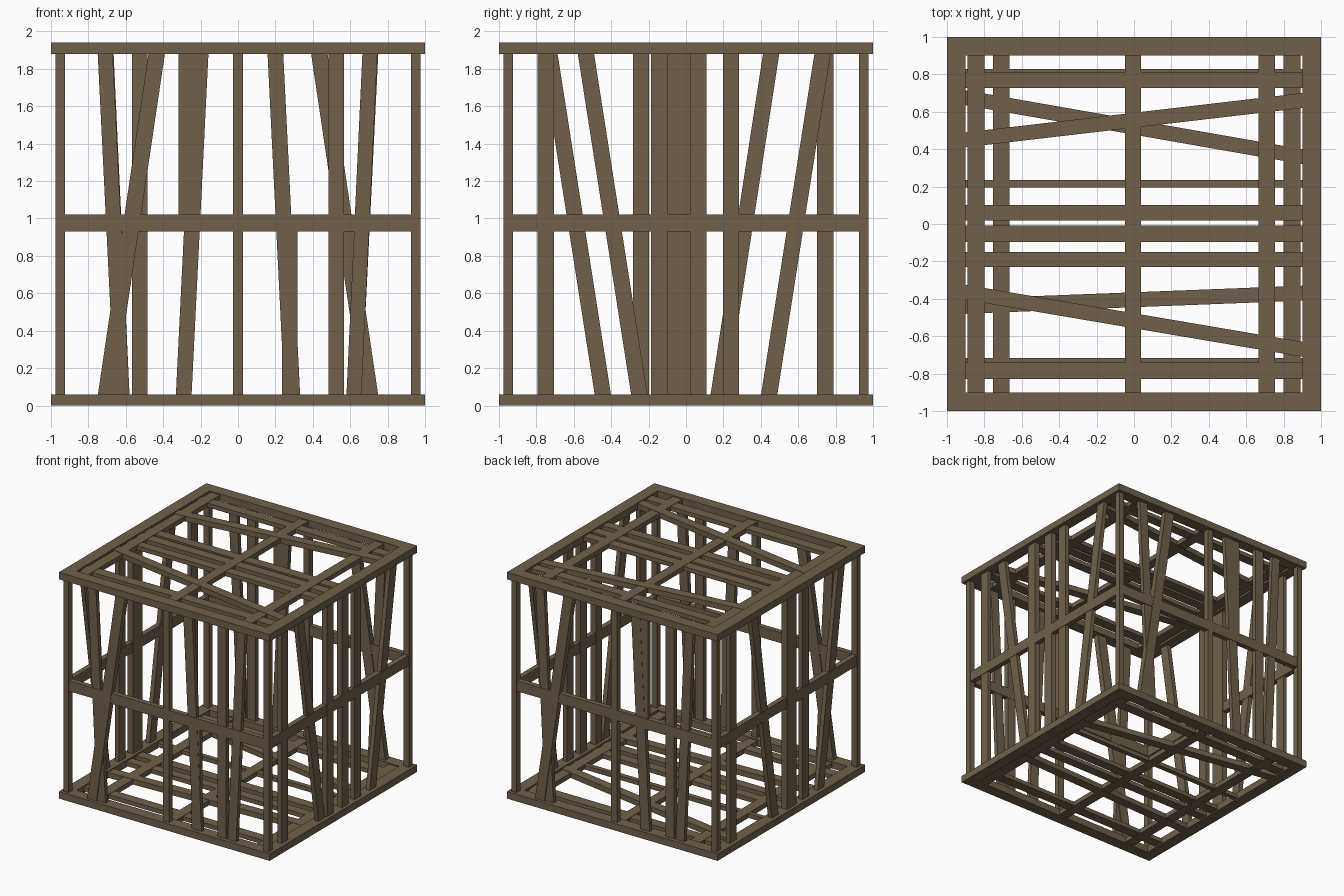
import bpy, bmesh

if "Cube" in bpy.data.objects:
    bpy.data.objects.remove(bpy.data.objects["Cube"])

wood = bpy.data.materials.new("brown_wood")
wood.diffuse_color = (0.16, 0.118, 0.07, 1)
wood.use_nodes = True
wood.node_tree.nodes["Principled BSDF"].inputs["Base Color"].default_value = wood.diffuse_color

# Each panel maps (u across, v along, d outward) to world space
PANELS = {
    "front": lambda u, v, d: (u, -d, v),
    "back": lambda u, v, d: (-u, d, v),
    "right": lambda u, v, d: (d, u, v),
    "left": lambda u, v, d: (-d, -u, v),
    "flat": lambda u, v, d: (v, u, d),
}


def board(name, panel, u0, u1, v0, v1, d, width=0.085, thick=0.04):
    """Board running from (u0, v0) to (u1, v1) with ends cut square to v."""
    f, h, t = PANELS[panel], width / 2, thick / 2
    bm = bmesh.new()
    quad = [(u0 - h, v0), (u0 + h, v0), (u1 + h, v1), (u1 - h, v1)]
    a = [bm.verts.new(f(u, v, d - t)) for u, v in quad]
    b = [bm.verts.new(f(u, v, d + t)) for u, v in quad]
    bm.faces.new(a)
    bm.faces.new(b)
    for i in range(4):
        j = (i + 1) % 4
        bm.faces.new((a[i], a[j], b[j], b[i]))
    bmesh.ops.recalc_face_normals(bm, faces=bm.faces)
    me = bpy.data.meshes.new(name)
    bm.to_mesh(me)
    bm.free()
    me.materials.append(wood)
    ob = bpy.data.objects.new(name, me)
    bpy.context.collection.objects.link(ob)


LO, HI, D = 0.06, 1.88, 0.95

# Top and bottom square frames
for level, z in (("bottom", 0.03), ("top", 1.91)):
    for s in (-1, 1):
        board(level + "_frame_long", "flat", s * 0.95, s * 0.95, -1, 1, z, 0.1, 0.06)
        for_u = s * 0.95
        board(level + "_frame_short", "flat", 0, 0, for_u - 0.05, for_u + 0.05, z, 1.8, 0.06)

# Corner posts
for s in (-1, 1):
    for panel in ("front", "back"):
        board("corner_post", panel, s * D, s * D, LO, HI, D, 0.05, 0.05)

# Middle rails on all four sides
for panel in ("front", "back", "right", "left"):
    board(panel + "_mid_rail", panel, 0, 0, 0.93, 1.02, D, 1.85, 0.044)

# Front and back slats: (bottom, top, width, thickness)
for panel in ("front", "back"):
    for lo, hi, w, t in ((-0.62, -0.71, 0.08, 0.036), (-0.705, -0.435, 0.088, 0.05),
                         (0, 0, 0.055, 0.048), (0.29, 0.2, 0.084, 0.036),
                         (0.525, 0.525, 0.083, 0.04), (0.62, 0.705, 0.08, 0.036)):
        board(panel + "_slat", panel, lo, hi, LO, HI, D, w, t)
board("front_half_slat", "front", 0.276, 0.276, LO, 0.94, D, 0.083, 0.032)
board("back_half_slat", "back", 0.276, 0.276, 1.01, HI, D, 0.083, 0.032)

# Side slats
sides = {
    "right": ((-0.75, -0.75), (-0.25, -0.535), (0.445, 0.73), (0.24, 0.24),
              (-0.143, -0.143), (0.065, 0.065)),
    "left": ((-0.745, -0.745), (-0.175, -0.455), (0.445, 0.73), (0.24, 0.24),
             (0.06, 0.06), (0.0, 0.0)),
}
for panel, slats in sides.items():
    for i, (lo, hi) in enumerate(slats):
        t = 0.048 if i > 3 else 0.036 + 0.002 * (i % 2)
        w = 0.05 if (panel, i) == ("left", 5) else 0.087
        board(panel + "_slat", panel, lo, hi, LO, HI, D, w, t)

# Floor and roof slats: (y at left, y at right, width)
flats = {
    "roof": (1.91, 1, ((0.77, 0.77, 0.085), (0.06, 0.06, 0.085), (-0.052, -0.052, 0.087),
                       (-0.19, -0.19, 0.08), (-0.785, -0.785, 0.09),
                       (0.45, 0.66, 0.08), (-0.365, -0.67, 0.08))),
    "floor": (0.03, -1, ((0.785, 0.785, 0.09), (-0.76, -0.76, 0.085), (0.215, 0.215, 0.042),
                         (-0.052, -0.052, 0.085), (-0.19, -0.19, 0.08),
                         (0.675, 0.36, 0.08), (-0.44, -0.37, 0.08))),
}
for name, (z, s, slats) in flats.items():
    for i, (a, b, w) in enumerate(slats):
        board(name + "_slat", "flat", a, b, -0.9, 0.9, z, w, 0.046 if i > 4 else 0.036)
    # Cross battens running front to back
    for x, w in ((-0.845 * s, 0.09), (-0.005, 0.087), (0.71 * s, 0.09)):
        board(name + "_batten", "flat", 0, 0, x - w / 2, x + w / 2, z, 1.8, 0.041)
